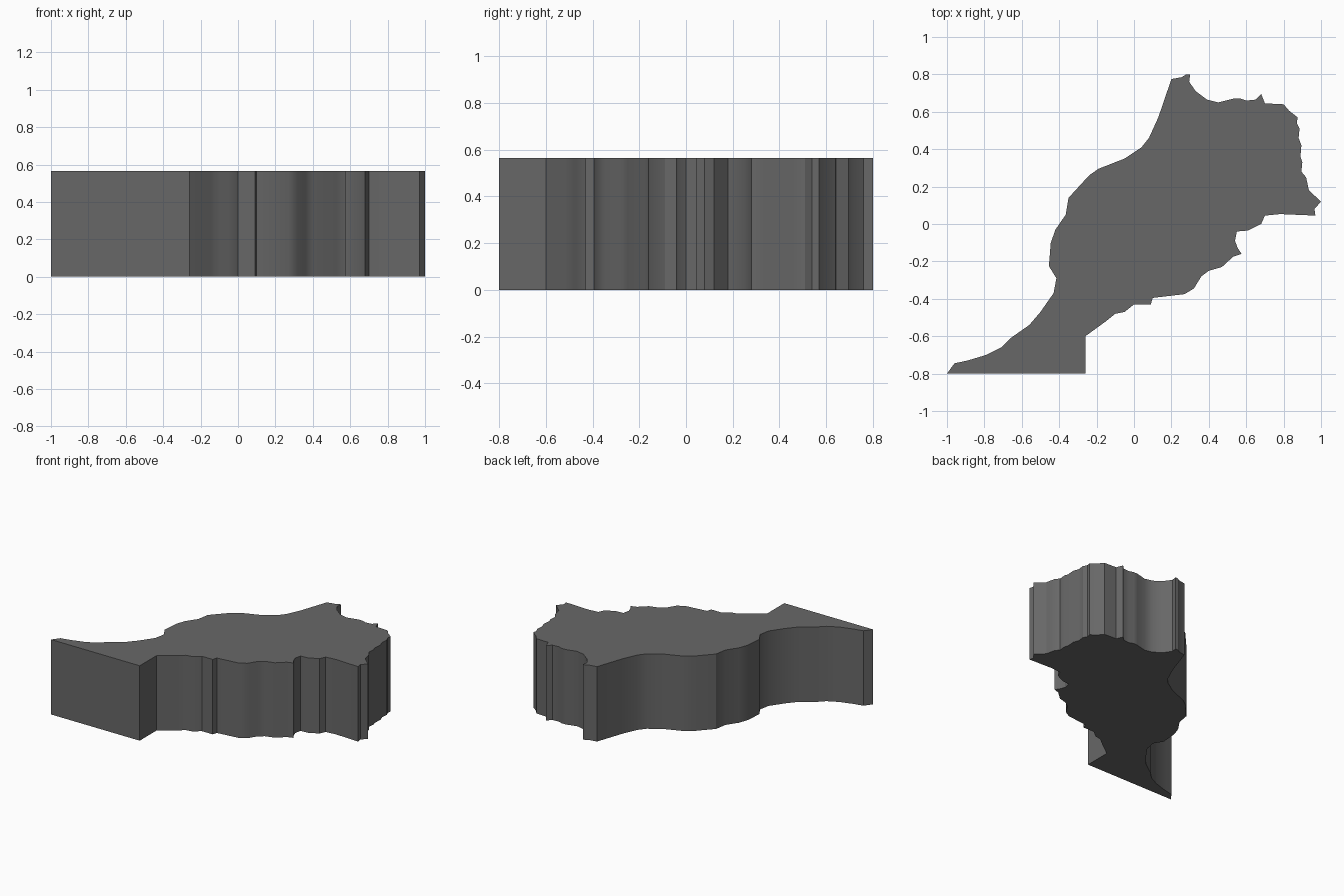
import bpy, bmesh, math

HEIGHT = 0.565

# Outline of the slab seen from above, clockwise from the south-west tip
outline = [
    # west side
    (-1, -0.8), (-0.96, -0.745), (-0.89, -0.73), (-0.79, -0.70), (-0.71, -0.66),
    (-0.66, -0.61), (-0.56, -0.54), (-0.50, -0.47), (-0.43, -0.37), (-0.415, -0.29),
    (-0.455, -0.225), (-0.445, -0.10), (-0.42, -0.03), (-0.365, 0.05), (-0.35, 0.14),
    (-0.24, 0.26), (-0.19, 0.295), (-0.05, 0.35), (0.04, 0.41), (0.08, 0.46),
    (0.13, 0.57), (0.20, 0.775),
    # north side
    (0.255, 0.785), (0.28, 0.80), (0.30, 0.80), (0.295, 0.76), (0.33, 0.71),
    (0.39, 0.665), (0.45, 0.65), (0.53, 0.67), (0.565, 0.672), (0.60, 0.66),
    (0.65, 0.665), (0.68, 0.695), (0.70, 0.645), (0.80, 0.64),
    # east side
    (0.83, 0.605), (0.875, 0.57), (0.87, 0.54), (0.885, 0.51), (0.88, 0.46),
    (0.895, 0.42), (0.89, 0.36), (0.90, 0.33), (0.895, 0.28), (0.92, 0.25),
    (0.935, 0.18), (1.0, 0.12), (0.965, 0.08), (0.97, 0.045),
    # south-east side
    (0.78, 0.053), (0.70, 0.045), (0.68, 0.0), (0.61, -0.035), (0.55, -0.04),
    (0.54, -0.09), (0.555, -0.13), (0.575, -0.16), (0.53, -0.175), (0.47, -0.23),
    (0.40, -0.25), (0.36, -0.28), (0.32, -0.345), (0.27, -0.375), (0.10, -0.395),
    (0.09, -0.43), (0.0, -0.43), (-0.05, -0.47), (-0.10, -0.48), (-0.15, -0.52),
    (-0.26, -0.60), (-0.26, -0.80),
]

# Extrude the outline straight up into a closed slab
bm = bmesh.new()
base = bm.faces.new([bm.verts.new((x, y, 0)) for x, y in outline])
extruded = bmesh.ops.extrude_face_region(bm, geom=[base], use_keep_orig=True)
top = [v for v in extruded["geom"] if isinstance(v, bmesh.types.BMVert)]
bmesh.ops.translate(bm, verts=top, vec=(0, 0, HEIGHT))
bmesh.ops.recalc_face_normals(bm, faces=bm.faces)

mesh = bpy.data.meshes.new("map_slab")
bm.to_mesh(mesh)
bm.free()
slab = bpy.data.objects.new("map_slab", mesh)
bpy.context.collection.objects.link(slab)

# Dark grey finish, gentle bends in the wall shaded smooth
dark = bpy.data.materials.new("dark_grey")
dark.diffuse_color = (0.137, 0.137, 0.137, 1)
mesh.materials.append(dark)
bpy.context.view_layer.objects.active = slab
slab.select_set(True)
bpy.ops.object.shade_smooth_by_angle(angle=math.radians(30))
